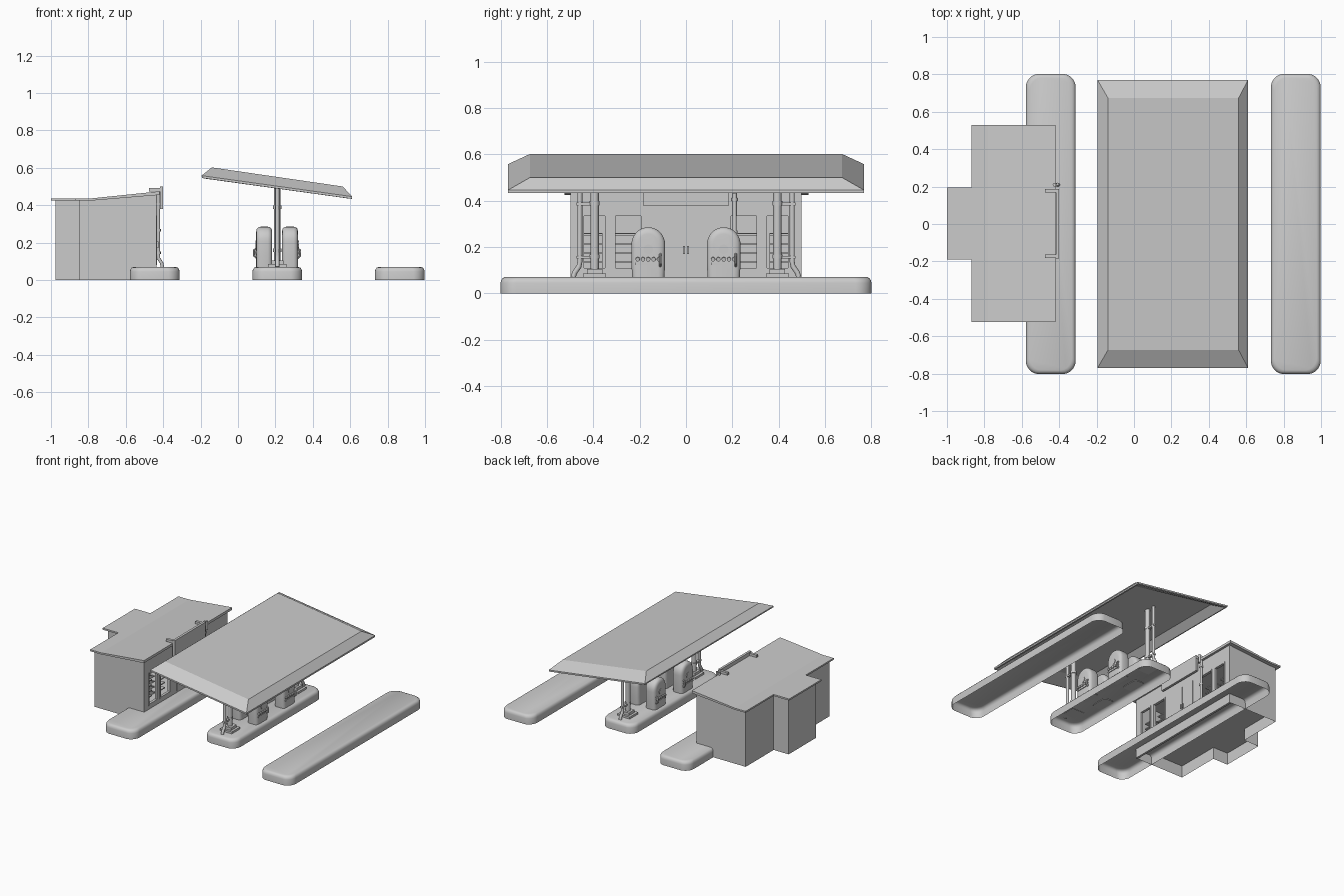
import bpy, bmesh, math
from mathutils import Vector

if "Cube" in bpy.data.objects:
    bpy.data.objects.remove(bpy.data.objects["Cube"])


def make(name, verts, faces, smooth=False):
    me = bpy.data.meshes.new(name)
    me.from_pydata(verts, [], faces)
    bm = bmesh.new()
    bm.from_mesh(me)
    bmesh.ops.recalc_face_normals(bm, faces=bm.faces)
    bm.to_mesh(me)
    bm.free()
    ob = bpy.data.objects.new(name, me)
    bpy.context.collection.objects.link(ob)
    if smooth:
        bpy.ops.object.select_all(action='DESELECT')
        ob.select_set(True)
        bpy.context.view_layer.objects.active = ob
        bpy.ops.object.shade_smooth_by_angle(angle=math.radians(35))
    return ob


def loft(name, rings, cap0=False, cap1=True, smooth=False):
    n = len(rings[0])
    verts = [p for r in rings for p in r]
    faces = [(k*n+i, k*n+(i+1) % n, (k+1)*n+(i+1) % n, (k+1)*n+i)
             for k in range(len(rings)-1) for i in range(n)]
    if cap0:
        faces.append(tuple(range(n)))
    if cap1:
        faces.append(tuple(range(len(verts)-n, len(verts))))
    return make(name, verts, faces, smooth)


def box(name, x0, x1, y0, y1, z0, z1):
    ring = lambda z: [(x0, y0, z), (x1, y0, z), (x1, y1, z), (x0, y1, z)]
    return loft(name, [ring(z0), ring(z1)], True)


def prism_y(name, prof, y0, y1):
    return loft(name, [[(x, y, z) for x, z in prof] for y in (y0, y1)], True)


def tube(name, pts, r, n=12):
    # round pipe swept along a short path
    pts = [Vector(p) for p in pts]
    rings = []
    for i, p in enumerate(pts):
        d = (pts[min(i+1, len(pts)-1)] - pts[max(i-1, 0)]).normalized()
        u = d.orthogonal().normalized() if abs(d.x) > .9 else (Vector((1, 0, 0)) - d*d.x).normalized()
        v = d.cross(u)
        rings.append([p + r*(u*math.cos(a) + v*math.sin(a))
                      for a in (2*math.pi*k/n for k in range(n))])
    return loft(name, rings, True, smooth=True)


# Kerbed islands, open underneath
def island(name, cx, hy):
    def ring(inset, z):
        w, h, r = .133-inset, hy-inset, .06
        out = []
        for sx, sy, a0 in ((1, 1, 0), (-1, 1, 90), (-1, -1, 180), (1, -1, 270)):
            for k in range(7):
                a = math.radians(a0 + 15*k)
                x = sx*(w-r) + r*math.cos(a)
                y = sy*(h-r-.012) + r*math.sin(a)
                y += sy*.012*(1-(x/w)**2)
                out.append((cx+x, y, z))
        return out
    loft(name, [ring(0, 0), ring(0, .045), ring(.003, .058), ring(.01, .066), ring(.02, .07)], smooth=True)


island("island_shop", -.445, .805)
island("island_pumps", .21, .53)
island("island_outer", .865, .805)

# Sloped canopy: hollow tray with chamfered sides
def tilt(x0, x1, hy, z0, z1):
    return [(x0, -hy, z0), (x1, -hy, z1), (x1, hy, z1), (x0, hy, z0)]


loft("canopy", [tilt(-.13, .55, .66, .588, .486), tilt(-.182, .597, .757, .543, .435),
                tilt(-.192, .61, .77, .546, .434), tilt(-.195, .61, .77, .558, .446),
                tilt(-.14, .56, .675, .602, .5)], True)

# Canopy posts with stepped feet and drain pipes
for s, side in ((-1, "front"), (1, "back")):
    y = s*.395
    box(f"post_foot_{side}", .16, .26, y-.05, y+.05, .068, .085)
    box(f"post_plinth_{side}", .178, .242, y-.034, y+.034, .085, .105)
    tube(f"post_{side}", [(.21, y, .1), (.21, y, .54)], .018)
    for z in (.15, .38):
        tube(f"post_ring_{side}", [(.21, y, z), (.21, y, z+.018)], .022)
        box(f"pipe_clamp_{side}", .2, .22, min(y, y+s*.078), max(y, y+s*.078), z, z+.012)
    p = y + s*.064
    tube(f"drain_pipe_{side}", [(.21, p+s*.028, .07), (.21, p+s*.022, .09), (.21, p+s*.004, .115),
                                (.21, p, .135), (.21, p, .54)], .011)

# Arched fuel pumps, two back to back at each stop
def pump(cx, cy, s):
    def ring(inset, x):
        w, top = .073-inset, .285-inset
        pts = [(-w*.95, .066), (-w, .13)]
        pts += [(-w*math.cos(math.pi*k/16), .205+(top-.205)*math.sin(math.pi*k/16)**.9) for k in range(17)]
        pts += [(w, .13), (w*.95, .066)]
        return [(x, cy+y, z) for y, z in pts]
    prof = ((.028, -.043), (.012, -.04), (.003, -.031), (0, -.02),
            (0, .02), (.003, .031), (.012, .04), (.028, .043))
    loft("pump_body", [ring(i, cx+d) for i, d in prof], True, smooth=True)
    f = cx + s*.04
    tube("pump_dial", [(f, cy, .19), (f+s*.007, cy, .19)], .022, 8)
    xs = sorted((f, f+s*.008))
    box("pump_shelf", *xs, cy-.056, cy+.056, .122, .132)
    for k in range(5):
        y = cy - .046 + k*.023
        tube("pump_nozzle", [(f, y, .148), (f+s*.012, y, .146)], .0095, 8)
    # hanging nozzle and side holster
    tube("pump_handle", [(f, cy+.052, .168), (f+s*.014, cy+.052, .16), (f+s*.014, cy+.052, .13),
                         (f, cy+.052, .118)], .006, 8)


for y in (-.163, .163):
    pump(.14, y, -1)
    pump(.278, y, 1)

# Shop walls: sheet shell around a T-shaped plan, open at the front
plan = [(-.44, -.5), (-.78, -.5), (-.85, -.5), (-.85, -.165), (-.975, -.165),
        (-.975, .165), (-.85, .165), (-.85, .5), (-.78, .5), (-.44, .5)]
top = lambda x: .428 if x < -.77 else .456
n = len(plan)
make("shop_walls", [(x, y, 0) for x, y in plan] + [(x, y, top(x)) for x, y in plan],
     [(i, i+1, n+i+1, n+i) for i in range(n-1)])
make("shop_floor", [(x, y, .09) for x, y in plan], [tuple(range(n))])

# Thin roof rising toward the front, plus the rear annexe roof
prism_y("shop_roof", [(-.87, .425), (-.78, .425), (-.42, .455), (-.42, .474), (-.78, .437), (-.87, .437)], -.525, .53)
box("annexe_roof", -1, -.868, -.19, .195, .425, .437)

# Shop front: sill, header and piers around the window openings
F0, F1 = -.452, -.436
box("front_sill", F0, F1, -.5, .5, 0, .1)
box("front_header", F0, F1, -.5, .5, .345, .458)
box("front_centre_wall", F0, F1, -.185, .185, .1, .345)
for s, side in ((-1, "left"), (1, "right")):
    def span(name, a, b, z0, z1, x0=F0, x1=F1):
        box(f"{name}_{side}", x0, x1, *sorted((s*a, s*b)), z0, z1)
    span("corner_pier", .45, .5, .1, .345)
    span("mid_pier", .315, .34, .1, .345)
    # window frames and the goods racks behind them
    for a, b in ((.185, .315), (.34, .45)):
        span("frame_jamb", a, a+.01, .1, .345, F0, F1+.004)
        span("frame_jamb", b-.01, b, .1, .345, F0, F1+.004)
        span("frame_rail", a, b, .335, .345, F0, F1+.004)
        span("frame_rail", a, b, .1, .11, F0, F1+.004)
        for z in (.13, .17, .21, .25):
            span("rack_shelf", a+.02, b-.01, z, z+.008, -.53, -.468)
        span("rack_back", a+.02, b-.01, .09, .26, -.535, -.53)
    # double door leaf with handle
    span("door_leaf", .003, .11, .08, .345, F1, F1+.003)
    span("door_handle", .005, .012, .17, .205, F1, F1+.012)

# Blank fascia board on two bracket arms
box("fascia_board", -.418, -.4, -.185, .185, .38, .5)
for y in (-.172, .178):
    box("fascia_arm", -.477, -.4, y-.01, y+.01, .474, .492)

# Downpipe on the shop front with elbow foot and clamps
tube("shop_downpipe", [(-.405, .21, .07), (-.408, .21, .09), (-.424, .21, .115),
                       (-.426, .21, .135), (-.426, .21, .49)], .009)
for z in (.14, .26, .4):
    tube("downpipe_clamp", [(-.426, .21, z), (-.426, .21, z+.012)], .013)
tube("vent_pipe", [(-.408, .213, .43), (-.408, .213, .495)], .008)
